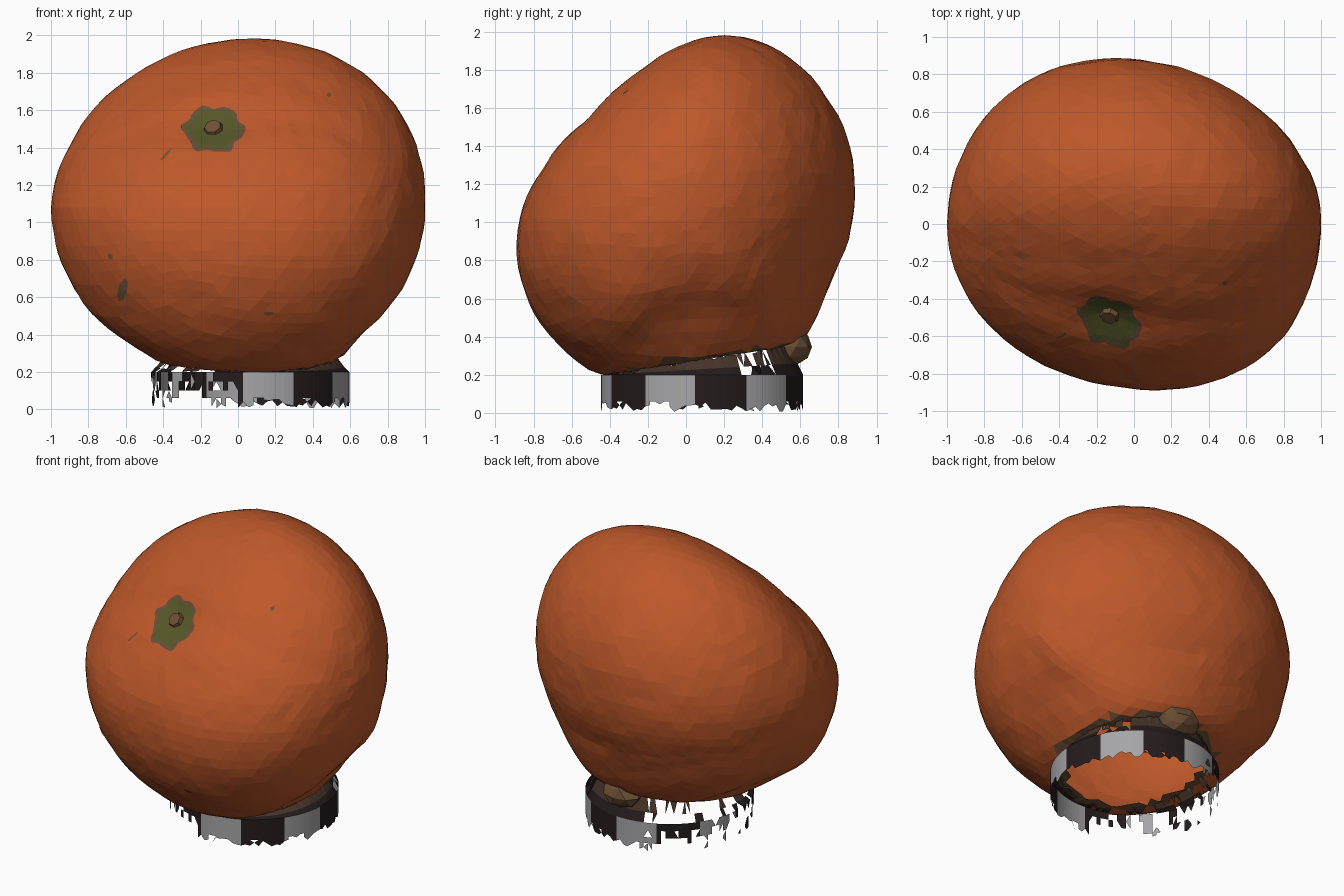
import bpy, bmesh, math, random
from mathutils import Vector, noise
from mathutils.bvhtree import BVHTree

if "Cube" in bpy.data.objects:
    bpy.data.objects.remove(bpy.data.objects["Cube"])

random.seed(4)


def material(name, rgb):
    m = bpy.data.materials.new(name)
    m.diffuse_color = (*rgb, 1)
    m.use_nodes = True
    m.node_tree.nodes["Principled BSDF"].inputs["Base Color"].default_value = m.diffuse_color
    return m


ORANGE = material("orange_peel", (0.51, 0.097, 0.023))
GREEN = material("calyx_green", (0.093, 0.093, 0.022))
EDGE = material("calyx_edge", (0.14, 0.075, 0.042))
STEM = material("stem_brown", (0.155, 0.08, 0.034))
BROWN = material("earth_brown", (0.15, 0.078, 0.035))
DARK = material("ring_dark", (0.018, 0.011, 0.012))
GREY = material("ring_grey", (0.38, 0.38, 0.39))
RUST = material("dark_rust", (0.06, 0.033, 0.022))


def finish(bm, name, mats):
    loose = [v for v in bm.verts if not v.link_faces]
    bmesh.ops.delete(bm, geom=loose, context='VERTS')
    me = bpy.data.meshes.new(name)
    bm.to_mesh(me)
    bm.free()
    for m in mats:
        me.materials.append(m)
    ob = bpy.data.objects.new(name, me)
    bpy.context.collection.objects.link(ob)
    return ob


# Fruit: side outline (y, z) seen from the right, swept to a rounded body
CZ = 1.08
OUTLINE = [(0.88, 1.15), (0.86, 1.38), (0.76, 1.62), (0.6, 1.82), (0.4, 1.95), (0.2, 1.99),
           (0, 1.94), (-0.25, 1.78), (-0.5, 1.55), (-0.75, 1.27), (-0.86, 1.06), (-0.885, 0.87),
           (-0.85, 0.65), (-0.76, 0.47), (-0.6, 0.29), (-0.42, 0.2), (-0.2, 0.21), (0, 0.24),
           (0.3, 0.3), (0.57, 0.36), (0.66, 0.5), (0.76, 0.72), (0.86, 0.95)]
POLAR = sorted((math.atan2(z - CZ, y) % math.tau, math.hypot(y, z - CZ)) for y, z in OUTLINE)
POLAR = [(POLAR[-1][0] - math.tau, POLAR[-1][1])] + POLAR + [(POLAR[0][0] + math.tau, POLAR[0][1])]


def radius_at(a):
    a %= math.tau
    for (a0, r0), (a1, r1) in zip(POLAR, POLAR[1:]):
        if a0 <= a <= a1:
            return r0 + (r1 - r0) * (a - a0) / (a1 - a0)
    return POLAR[0][1]


AXIS = Vector((0, -0.68, 0.73))
FRONT = Vector((0, -0.9, -0.43))
DIMPLE = Vector((-0.13, -0.53, 1.54))
RING = Vector((0.065, 0.085, 0))
RR = 0.53

bm = bmesh.new()
bmesh.ops.create_icosphere(bm, subdivisions=5, radius=1)
for v in bm.verts:
    d = v.co.normalized()
    a = math.atan2(d.z, d.y)
    s = math.hypot(d.y, d.z)
    r = sum(radius_at(a + math.radians(k)) for k in range(-6, 7, 3)) / 5
    r *= s ** (1.0 - 0.1 * max(0, d.dot(AXIS)) - 0.12 * max(0, d.dot(FRONT)))
    p = Vector((d.x, r * math.cos(a), CZ + r * math.sin(a)))
    p.y -= 0.085 * p.x * s
    p.x += (0.07 if p.x > 0 else 0.1) * max(0, p.z - 1.1)
    p -= AXIS * 0.045 * math.exp(-((p - DIMPLE).length / 0.17) ** 2)
    # settle the underside onto the tilted seat
    if p.z < 0.7:
        t = min(1, max(0, (0.72 - math.hypot(p.x - RING.x, p.y - RING.y)) / 0.24))
        seat = 0.265 + 0.16 * p.y
        p.z += t * t * (min(p.z, seat) - p.z)
    p += d * (0.006 * noise.noise(p * 7) + random.uniform(-0.002, 0.002))
    v.co = p
tree = BVHTree.FromBMesh(bm)

# Open underside with a soiled rim
hole = []
for f in bm.faces:
    c = f.calc_center_median()
    rad = math.hypot(c.x - RING.x, c.y - RING.y)
    if c.z < 0.5 and rad < 0.43:
        hole.append(f)
    elif c.z < 0.42 and rad < 0.5 + 0.04 * noise.noise(c * 9):
        f.material_index = 1
bmesh.ops.delete(bm, geom=hole, context='FACES')
finish(bm, "fruit_body", [ORANGE, BROWN])


def on_front(x, z, lift):
    hit, n, _, _ = tree.ray_cast(Vector((x, -3, z)), Vector((0, 1, 0)))
    return hit + n * lift, n


# Patches lying on the peel, built as thin fans of rings
def patch(name, x, z, shape, mats, steps=(0.35, 0.7, 0.88, 1.0), n=36, lift=0.005):
    bm = bmesh.new()
    mid = bm.verts.new(on_front(x, z, lift)[0])
    prev = None
    for j, t in enumerate(steps):
        row = []
        for i in range(n):
            a = math.tau * i / n
            dx, dz = shape(a)
            row.append(bm.verts.new(on_front(x + dx * t, z + dz * t, lift)[0]))
        for i in range(n):
            k = (i + 1) % n
            f = bm.faces.new((mid, row[i], row[k]) if prev is None
                             else (prev[i], row[i], row[k], prev[k]))
            f.material_index = len(mats) - 1 if j == len(steps) - 1 else 0
        prev = row
    return finish(bm, name, mats)


def star(a):
    w = 1 + 0.09 * math.cos(6 * a + 0.4) + 0.04 * math.sin(11 * a)
    return 0.16 * w * math.cos(a), 0.122 * w * math.sin(a)


def sliver(w, h, turn):
    def shape(a):
        u, v = w * math.cos(a), h * math.sin(a)
        return u * math.cos(turn) - v * math.sin(turn), u * math.sin(turn) + v * math.cos(turn)
    return shape


patch("calyx", -0.13, 1.495, star, [GREEN, EDGE])
for i, (x, z, w, h, t) in enumerate([(-0.615, 0.64, 0.025, 0.065, -0.25), (-0.385, 1.36, 0.045, 0.006, 0.85),
                                     (0.165, 0.515, 0.03, 0.01, 0), (0.485, 1.68, 0.012, 0.012, 0),
                                     (-0.68, 0.82, 0.012, 0.018, 0.5)]):
    patch(f"peel_scar_{i + 1}", x, z, sliver(w, h, t), [STEM], (1.0,), 7, 0.004)

# Stem stub
pos, nrm = on_front(-0.13, 1.495, 0.01)
bm = bmesh.new()
bmesh.ops.create_cone(bm, cap_ends=True, segments=7, radius1=0.06, radius2=0.045, depth=0.04)
bm.transform(nrm.to_track_quat('Z', 'Y').to_matrix().to_4x4())
bmesh.ops.translate(bm, verts=bm.verts, vec=pos)
finish(bm, "stem", [STEM])


# Ragged bands: grid of triangles around the ring centre, broken away in clumps
def band(name, rows, keep, mat_rule, mats, jitter):
    n = 120
    bm = bmesh.new()
    grid = []
    for j in range(len(rows)):
        line = []
        for i in range(n):
            a = math.radians(-4 + 3 * i)
            r, z = rows[j](a)
            if j == len(rows) - 1:
                z = max(0, z + random.uniform(-jitter, jitter))
            line.append(bm.verts.new((RING.x + r * math.cos(a), RING.y + r * math.sin(a), z)))
        grid.append(line)
    for j in range(len(rows) - 1):
        for i in range(n):
            k = (i + 1) % n
            a, b, c, d = grid[j][i], grid[j + 1][i], grid[j + 1][k], grid[j][k]
            tris = ((a, b, c), (a, c, d)) if (i + j) % 2 else ((a, b, d), (b, c, d))
            for tri in tris:
                mid = (tri[0].co + tri[1].co + tri[2].co) / 3
                if 0.5 + 0.9 * noise.noise(mid * 16) < keep((-4 + 3 * i) % 360, j):
                    bm.faces.new(tri).material_index = mat_rule(i, j)
    return finish(bm, name, mats)


def ring_keep(az, j):
    if 105 < az < 150:
        return (0.95, 0.75, 0.5, 0.35)[j]
    if 150 <= az < 262:
        return (0.5, 0.37, 0.3, 0.22)[j]
    return (2, 2, 2, 0.8)[j]


def skirt_keep(az, j):
    if 22 < az < 45:
        return 0.45
    if 105 < az < 180:
        return 0.35
    if 180 <= az < 262:
        return 0.6
    return 2


# Striped stand ring
band("stand_ring", [lambda a, z=z: (RR, z) for z in (0.2, 0.15, 0.1, 0.06, 0.03)], ring_keep,
     lambda i, j: (i // 10) % 2, [DARK, GREY], 0.025)

# Dark skirt between ring and fruit
band("ring_skirt", [lambda a: (RR, 0.2), lambda a: (0.5, 0.23 + 0.03 * math.sin(a)),
                    lambda a: (0.46, 0.279 + 0.074 * math.sin(a))], skirt_keep,
     lambda i, j: j, [DARK, RUST], 0.01)

# Lump of earth at the back
bm = bmesh.new()
bmesh.ops.create_icosphere(bm, subdivisions=2, radius=1)
for v in bm.verts:
    k = 1 + random.uniform(-0.1, 0.1)
    v.co = Vector((0.1 + 0.14 * v.co.x * k, 0.54 + 0.12 * v.co.y * k, 0.345 + 0.105 * v.co.z * k))
finish(bm, "earth_lump", [BROWN])
